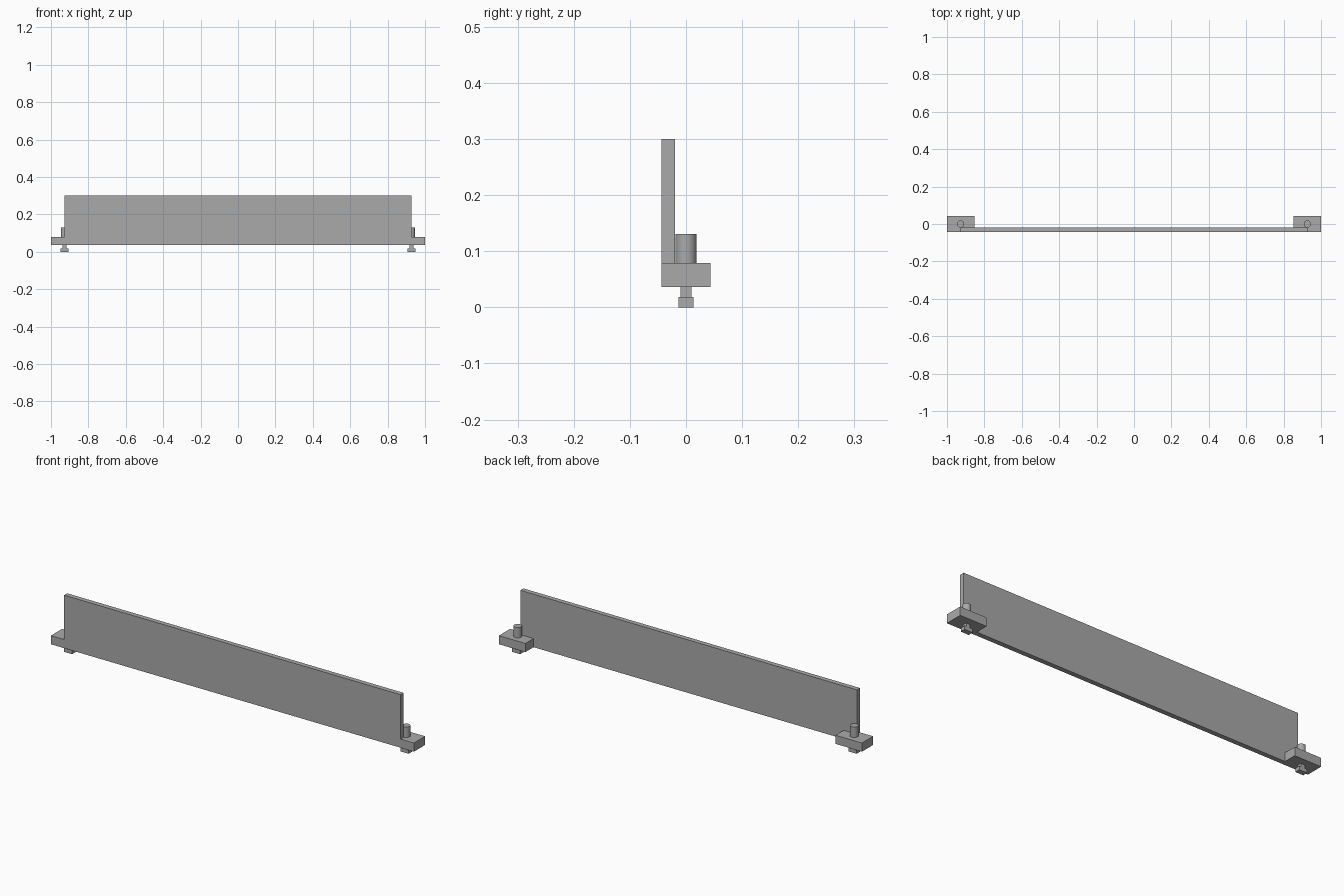
import bpy
import bmesh
from mathutils import Matrix, Vector

cube = bpy.data.objects.get("Cube")
if cube:
    bpy.data.objects.remove(cube, do_unlink=True)

grey = bpy.data.materials.new("plain grey")
grey.use_nodes = True
colour = (0.4, 0.4, 0.4, 1)
grey.diffuse_color = colour
grey.node_tree.nodes["Principled BSDF"].inputs["Base Color"].default_value = colour


def finish(name, bm):
    mesh = bpy.data.meshes.new(name)
    bm.to_mesh(mesh)
    bm.free()
    mesh.materials.append(grey)
    obj = bpy.data.objects.new(name, mesh)
    bpy.context.collection.objects.link(obj)
    return obj


def box(name, low, high):
    low, high = Vector(low), Vector(high)
    bm = bmesh.new()
    place = Matrix.Translation((low + high) / 2) @ Matrix.Diagonal((*(high - low), 1))
    bmesh.ops.create_cube(bm, size=1, matrix=place)
    return finish(name, bm)


def cylinder(name, x, radius, bottom, top):
    bm = bmesh.new()
    bmesh.ops.create_cone(bm, cap_ends=True, segments=32, radius1=radius, radius2=radius,
                          depth=top - bottom, matrix=Matrix.Translation((x, 0, (bottom + top) / 2)))
    for face in bm.faces:
        face.smooth = len(face.verts) == 4
    for edge in bm.edges:
        edge.smooth = all(face.smooth for face in edge.link_faces)
    return finish(name, bm)


# Upright panel along the front edge
box("panel", (-0.927, -0.044, 0.036), (0.927, -0.02, 0.3))

# End mounts: block, round peg above, square stem and T-shaped foot below
for side, s in (("left", 1), ("right", -1)):
    x = s * 0.927
    box(side + "_end_block", (x - 0.073, -0.044, 0.036), (x + 0.073, 0.044, 0.079))
    cylinder(side + "_peg", x, 0.019, 0.079, 0.131)
    box(side + "_foot_stem", (x - 0.011, -0.01, 0.018), (x + 0.011, 0.01, 0.036))
    box(side + "_foot", (x - 0.022, -0.013, 0), (x + 0.022, 0.013, 0.018))
